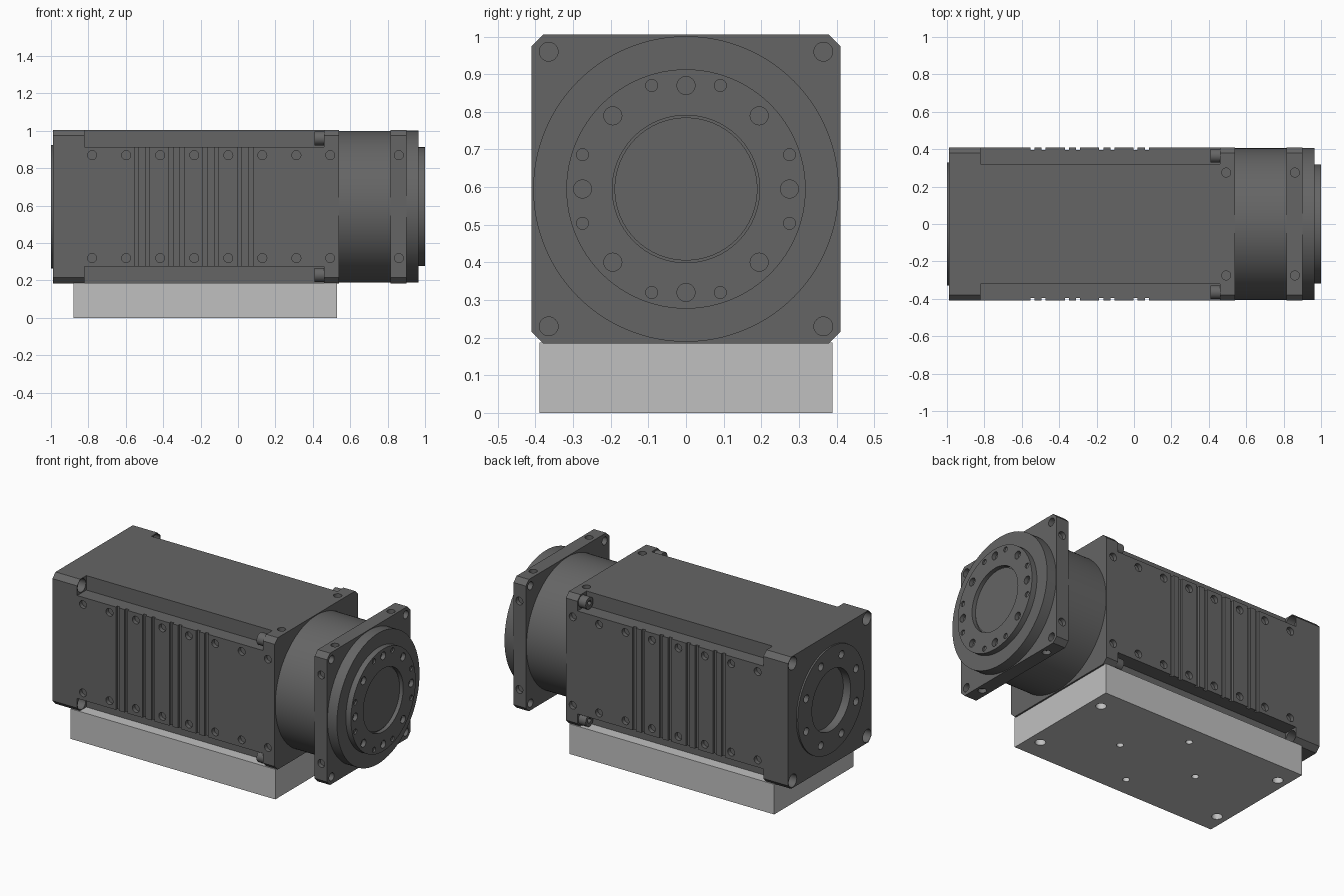
import bpy, bmesh, math
from mathutils import Matrix, Vector

if "Cube" in bpy.data.objects:
    bpy.data.objects.remove(bpy.data.objects["Cube"], do_unlink=True)

AXIS_Z = 0.595   # height of the main axis
HALF = 0.41      # half width of the square housing
QUAD = [(a, b) for a in (-1, 1) for b in (-1, 1)]


def material(name, value):
    m = bpy.data.materials.new(name)
    m.use_nodes = True
    m.diffuse_color = (value, value, value, 1)
    bsdf = m.node_tree.nodes["Principled BSDF"]
    bsdf.inputs["Base Color"].default_value = m.diffuse_color
    bsdf.inputs["Roughness"].default_value = 0.6
    return m


DARK = material("dark grey metal", 0.13)
PALE = material("pale grey plate", 0.53)


def add_cyl(bm, axis, c, r, length, n=24):
    rot = {"x": Matrix.Rotation(math.pi / 2, 4, "Y"),
           "y": Matrix.Rotation(math.pi / 2, 4, "X"), "z": Matrix()}[axis]
    bmesh.ops.create_cone(bm, cap_ends=True, segments=n, radius1=r, radius2=r,
                          depth=length, matrix=Matrix.Translation(c) @ rot)


def add_box(bm, c, size):
    bmesh.ops.create_cube(bm, size=1, matrix=Matrix.Translation(c)
                          @ Matrix.Diagonal((*size, 1)))


def add_prism(bm, profile, x0, x1):
    face = bm.faces.new([bm.verts.new((x0, y, AXIS_Z + z)) for y, z in profile])
    out = bmesh.ops.extrude_face_region(bm, geom=[face])["geom"]
    bmesh.ops.translate(bm, vec=(x1 - x0, 0, 0),
                        verts=[v for v in out if isinstance(v, bmesh.types.BMVert)])
    bmesh.ops.recalc_face_normals(bm, faces=bm.faces)


def raw(name, bm):
    me = bpy.data.meshes.new(name)
    bm.to_mesh(me)
    bm.free()
    ob = bpy.data.objects.new(name, me)
    bpy.context.collection.objects.link(ob)
    return ob


def finish(name, bm, mat, cuts=None):
    """Make an object, subtract the cutters and shade it."""
    ob = raw(name, bm)
    ob.data.materials.append(mat)
    bpy.ops.object.select_all(action="DESELECT")
    bpy.context.view_layer.objects.active = ob
    ob.select_set(True)
    if cuts:
        cutter = raw(name + "_cutter", cuts)
        cutter.hide_render = True
        mod = ob.modifiers.new("cut", "BOOLEAN")
        mod.operation, mod.solver, mod.object = "DIFFERENCE", "EXACT", cutter
        bpy.ops.object.modifier_apply(modifier=mod.name)
        bpy.data.objects.remove(cutter, do_unlink=True)
    bpy.ops.object.shade_smooth_by_angle(angle=math.radians(30))
    return ob


def mirrored(quarter):
    """Turn one corner (towards +y, +z) into a full symmetric profile."""
    right = quarter + [(y, -z) for y, z in reversed(quarter)]
    return right + [(-y, z) for y, z in reversed(right)]


def ring(count, r, start=0):
    for i in range(count):
        a = math.radians(start) + math.tau * i / count
        yield r * math.sin(a), AXIS_Z + r * math.cos(a)


def block(name, x0, x1, hole_x=None, corner_r=None):
    """Chamfered square block with corner holes and edge screw holes."""
    bm, cut = bmesh.new(), bmesh.new()
    add_prism(bm, mirrored([(HALF - 0.03, HALF), (HALF, HALF - 0.03)]), x0, x1)
    for a, b in QUAD:
        if corner_r:
            add_cyl(cut, "x", ((x0 + x1) / 2, a * 0.365, AXIS_Z + b * 0.365),
                    corner_r, 0.4)
        if hole_x:
            add_cyl(cut, "y", (hole_x, a * HALF, AXIS_Z + b * 0.275), 0.024, 0.05)
            add_cyl(cut, "z", (hole_x, a * 0.275, AXIS_Z + b * HALF), 0.024, 0.05)
    return finish(name, bm, DARK, cut)


# Housing: end blocks and a grooved middle with notched edges
block("rear_block", -0.99, -0.82, corner_r=0.04)
block("front_block", 0.46, 0.54, hole_x=0.493)
bm, cut = bmesh.new(), bmesh.new()
add_prism(bm, mirrored([(0.32, HALF), (0.32, 0.32), (HALF, 0.32)]), -0.82, 0.46)
for side in (-1, 1):
    for i in range(7):
        for b in (-1, 1):
            add_cyl(cut, "y", (-0.78 + 0.182 * i, side * HALF, AXIS_Z + b * 0.275),
                    0.024, 0.05)
    for i in range(4):
        for off in (0, 0.06):
            add_box(cut, (-0.543 + 0.184 * i + off, side * HALF, AXIS_Z),
                    (0.022, 0.03, 0.7))
finish("housing_middle", bm, DARK, cut)

# Screw heads in the notches
for i, (a, b) in enumerate(QUAD):
    bm, cut = bmesh.new(), bmesh.new()
    c = Vector((0.435, a * 0.365, AXIS_Z + b * 0.365))
    add_cyl(bm, "x", c, 0.037, 0.052)
    add_cyl(cut, "x", c - Vector((0.026, 0, 0)), 0.018, 0.04, 6)
    finish(f"screw_head_{i + 1}", bm, DARK, cut)

# Rear cover with a recessed centre, let into the rear block
rear = bpy.data.objects["rear_block"]
bm, cut = bmesh.new(), bmesh.new()
add_cyl(bm, "x", (-0.97, 0, AXIS_Z), 0.33, 0.06, 96)
add_cyl(cut, "x", (-1, 0, AXIS_Z), 0.19, 0.1, 64)
for y, z in ring(8, 0.265, 22.5):
    add_cyl(cut, "x", (-1, y, z), 0.024, 0.06)
finish("rear_cover", bm, DARK, cut)
bm = bmesh.new()
add_cyl(bm, "x", (-0.97, 0, AXIS_Z), 0.32, 0.1, 64)
pocket = raw("rear_pocket", bm)
pocket.hide_render = True
mod = rear.modifiers.new("pocket", "BOOLEAN")
mod.solver, mod.object = "EXACT", pocket
bpy.context.view_layer.objects.active = rear
bpy.ops.object.modifier_apply(modifier=mod.name)
bpy.data.objects.remove(pocket, do_unlink=True)

# Gear neck, square flange and round pilot
bm = bmesh.new()
add_cyl(bm, "x", (0.68, 0, AXIS_Z), 0.405, 0.29, 128)
finish("gear_neck", bm, DARK)
block("square_flange", 0.815, 0.9, hole_x=0.86, corner_r=0.025)
bm = bmesh.new()
add_cyl(bm, "x", (0.927, 0, AXIS_Z), 0.406, 0.076, 128)
finish("pilot_ring", bm, DARK)

# Output plate with bore, screw holes, pin holes and a key slot
bm, cut = bmesh.new(), bmesh.new()
add_cyl(bm, "x", (0.965, 0, AXIS_Z), 0.318, 0.07, 96)
add_cyl(cut, "x", (1, 0, AXIS_Z), 0.196, 0.05, 64)
for y, z in ring(8, 0.275):
    add_cyl(cut, "x", (1, y, z), 0.024, 0.05)
for start in (-18.3, 18.3):
    for y, z in ring(4, 0.29, start):
        add_cyl(cut, "x", (1, y, z), 0.016, 0.02, 16)
finish("output_plate", bm, DARK, cut)
bm = bmesh.new()
add_cyl(bm, "x", (0.97, 0, AXIS_Z), 0.19, 0.02, 64)
finish("bore_cap", bm, DARK)

# Mounting plate with holes underneath
bm, cut = bmesh.new(), bmesh.new()
add_box(bm, (-0.175, 0, 0.0935), (1.41, 0.78, 0.187))
for a, b in QUAD:
    add_cyl(cut, "z", (-0.18 + a * 0.635, b * 0.26, 0), 0.03, 0.3)
for i in range(4):
    a = math.tau * i / 4
    add_cyl(cut, "z", (-0.17 + 0.27 * math.cos(a), 0.27 * math.sin(a), 0), 0.02, 0.3)
finish("mounting_plate", bm, PALE, cut)
